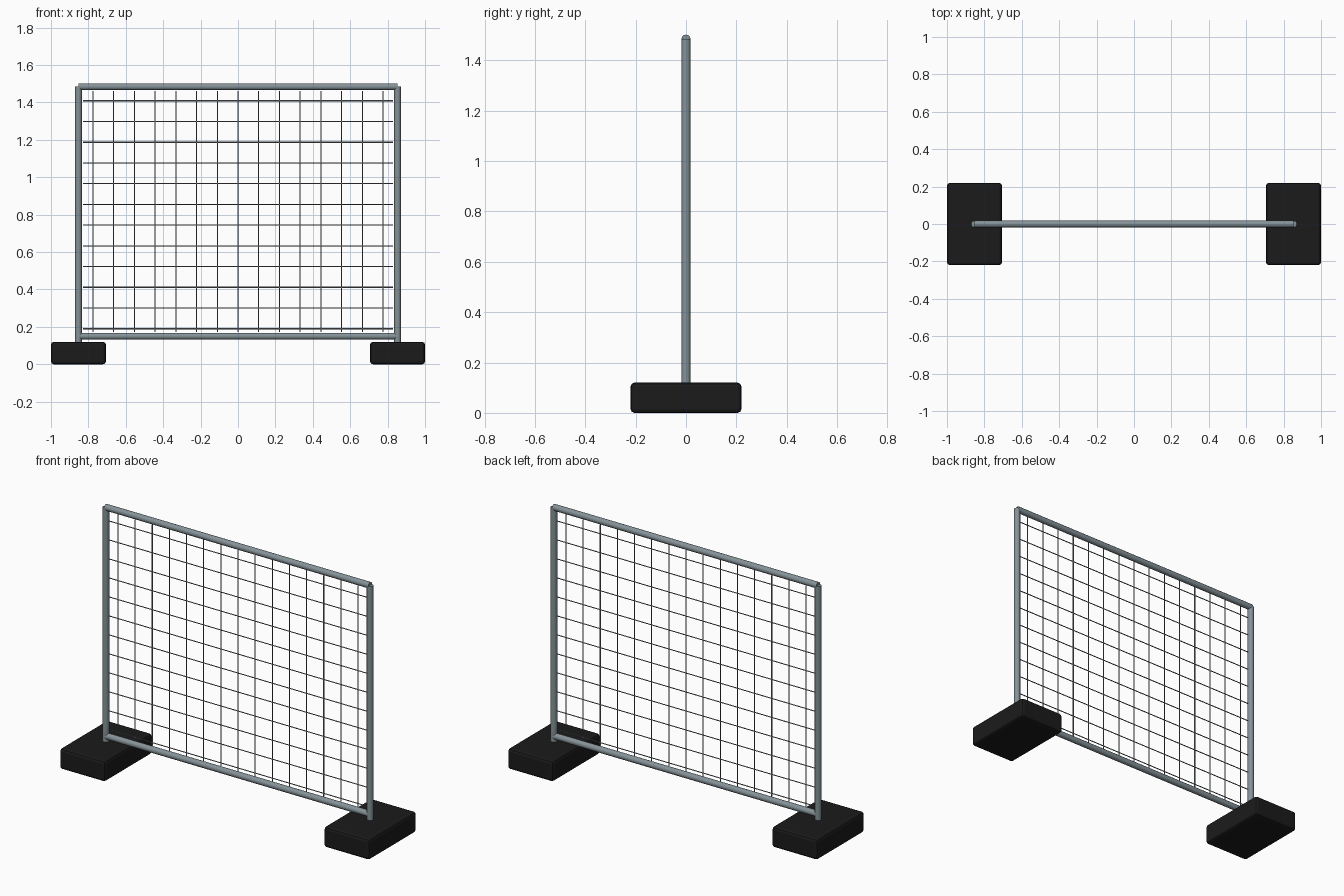
import bpy
import math
from mathutils import Vector

if "Cube" in bpy.data.objects:
    bpy.data.objects.remove(bpy.data.objects["Cube"])


def material(name, rgb):
    m = bpy.data.materials.new(name)
    m.diffuse_color = (*rgb, 1)
    m.use_nodes = True
    m.node_tree.nodes["Principled BSDF"].inputs["Base Color"].default_value = m.diffuse_color
    return m


STEEL = material("galvanised steel", (0.235, 0.29, 0.315))
WIRE = material("grey wire", (0.20, 0.225, 0.24))
RUBBER = material("black rubber", (0.011, 0.011, 0.011))


def rod(name, start, end, radius, sides, mat):
    """Straight round bar between two points."""
    a, b = Vector(start), Vector(end)
    bpy.ops.mesh.primitive_cylinder_add(vertices=sides, radius=radius,
                                        depth=(b - a).length, location=(a + b) / 2)
    o = bpy.context.object
    o.name = name
    o.rotation_euler = (b - a).to_track_quat('Z', 'Y').to_euler()
    o.data.materials.append(mat)
    bpy.ops.object.shade_smooth_by_angle(angle=math.radians(40))
    return o


POST_X, TOP_Z, LOW_Z, TUBE_R = 0.853, 1.484, 0.15, 0.018

# Posts and weighted feet, one of each per side
for side, s in (("left", -1), ("right", 1)):
    rod(f"{side}_post", (s * POST_X, 0, 0.10), (s * POST_X, 0, TOP_Z), TUBE_R, 12, STEEL)
    bpy.ops.mesh.primitive_cube_add(size=1, location=(s * 0.853, 0, 0.06))
    foot = bpy.context.object
    foot.name = f"{side}_foot"
    foot.scale = (0.294, 0.44, 0.12)
    bpy.ops.object.transform_apply(location=False, rotation=False, scale=True)
    foot.data.materials.append(RUBBER)
    bevel = foot.modifiers.new("rounded_edges", 'BEVEL')
    bevel.width = 0.015
    bevel.segments = 2

# Top and bottom rails
for name, z in (("top_rail", TOP_Z), ("bottom_rail", LOW_Z)):
    rod(name, (-POST_X, 0, z), (POST_X, 0, z), TUBE_R, 12, STEEL)

# Wire mesh infill, stopping just short of the frame
STEP, WIRE_R, END_X = 0.1108, 0.003, 0.83
for i in range(15):
    x = (i - 7) * STEP
    rod(f"vertical_wire_{i + 1}", (x, 0, 0.172), (x, 0, 1.462), WIRE_R, 6, WIRE)
for i in range(12):
    z = 0.19 + i * STEP
    rod(f"horizontal_wire_{i + 1}", (-END_X, 0, z), (END_X, 0, z), WIRE_R, 6, WIRE)
